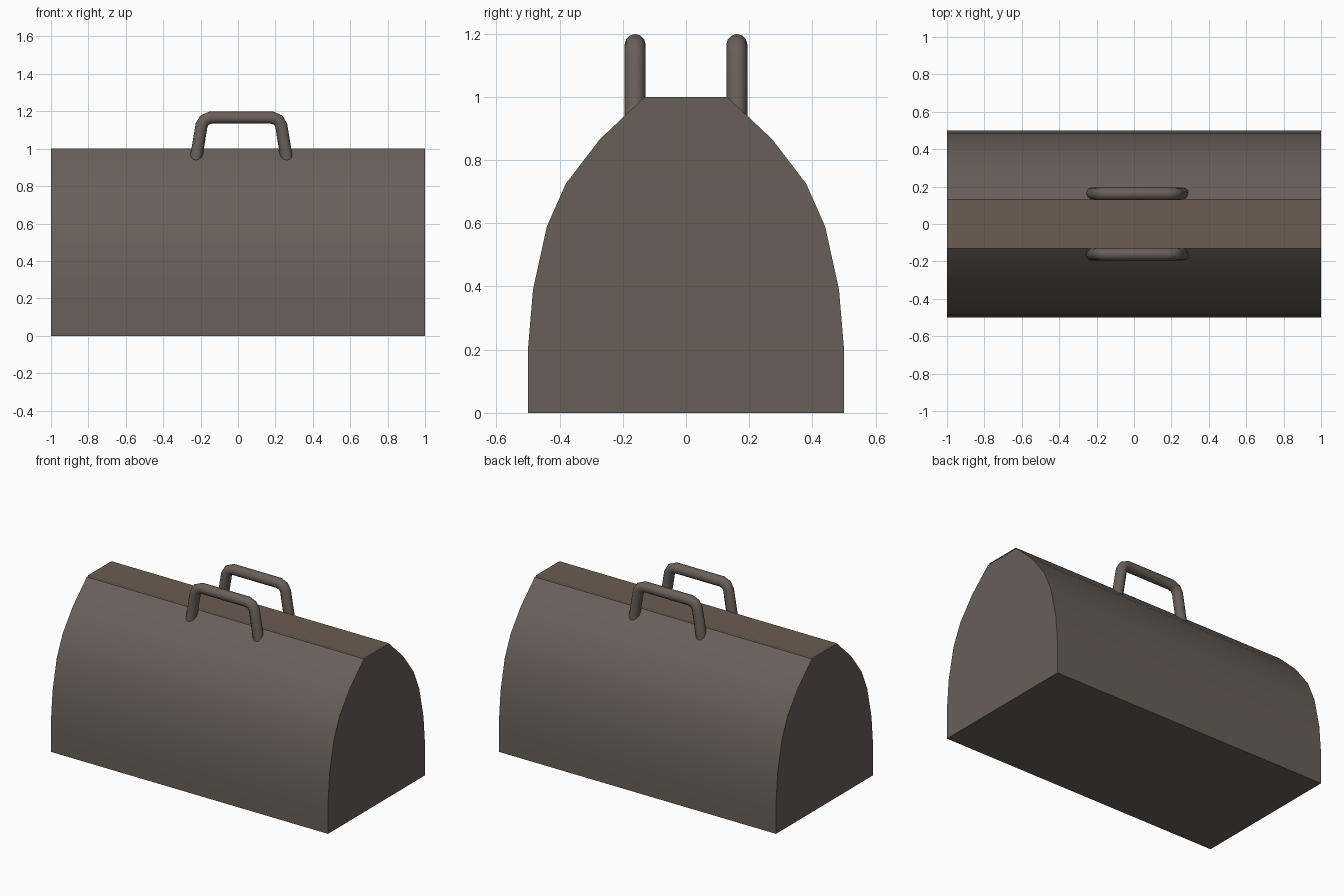
import bpy, math

if "Cube" in bpy.data.objects:
    bpy.data.objects.remove(bpy.data.objects["Cube"])


def material(name, rgb):
    m = bpy.data.materials.new(name)
    m.diffuse_color = (*rgb, 1)
    m.use_nodes = True
    m.node_tree.nodes["Principled BSDF"].inputs["Base Color"].default_value = m.diffuse_color
    return m


leather = material("leather", (0.14, 0.115, 0.097))
brown = material("brown_leather", (0.147, 0.109, 0.08))


def finish(ob, mat, angle=30):
    ob.data.materials.clear()
    ob.data.materials.append(mat)
    bpy.ops.object.select_all(action='DESELECT')
    ob.select_set(True)
    bpy.context.view_layer.objects.active = ob
    bpy.ops.object.shade_smooth_by_angle(angle=math.radians(angle))


def make(name, verts, faces, mat):
    me = bpy.data.meshes.new(name)
    me.from_pydata(verts, [], faces)
    ob = bpy.data.objects.new(name, me)
    bpy.context.collection.objects.link(ob)
    finish(ob, mat)
    return ob


# Bag body: arched profile extruded along x
half = [(0.5, 0), (0.5, 0.2), (0.484, 0.39), (0.44, 0.59),
        (0.38, 0.725), (0.273, 0.865), (0.13, 1.0)]
profile = half + [(-y, z) for y, z in reversed(half)]
n = len(profile)
verts = [(x, y, z) for x in (-1, 1) for y, z in profile]
faces = [(i, i + n, (i + 1) % n + n, (i + 1) % n) for i in range(n)]
faces = [f[::-1] for f in faces]
faces += [tuple(range(n - 1, -1, -1)), tuple(range(n, 2 * n))]
make("bag_body", verts, faces, leather)

# Two thin closure flaps meeting along the centre of the top
for name, y0, y1 in (("front_flap", -0.123, 0), ("back_flap", 0, 0.123)):
    make(name, [(-1, y0, 1.006), (1, y0, 1.006), (1, y1, 1.006), (-1, y1, 1.006)],
         [(0, 1, 2, 3)], brown)

# Carrying handles: round tube along a bent path, set into the sloping sides
half_path = [(0.246, 0.925), (0.213, 1.125), (0.197, 1.153), (0.165, 1.166)]
path = [(-x, z) for x, z in half_path] + half_path[::-1]
for name, y in (("front_handle", -0.161), ("back_handle", 0.161)):
    cu = bpy.data.curves.new(name, 'CURVE')
    cu.dimensions = '3D'
    cu.bevel_depth = 0.033
    cu.bevel_resolution = 4
    cu.use_fill_caps = True
    sp = cu.splines.new('POLY')
    sp.points.add(len(path) - 1)
    for p, (x, z) in zip(sp.points, path):
        p.co = (x + 0.018, y, z, 1)
    ob = bpy.data.objects.new(name, cu)
    bpy.context.collection.objects.link(ob)
    bpy.ops.object.select_all(action='DESELECT')
    ob.select_set(True)
    bpy.context.view_layer.objects.active = ob
    bpy.ops.object.convert(target='MESH')
    finish(bpy.context.view_layer.objects.active, leather, 50)
